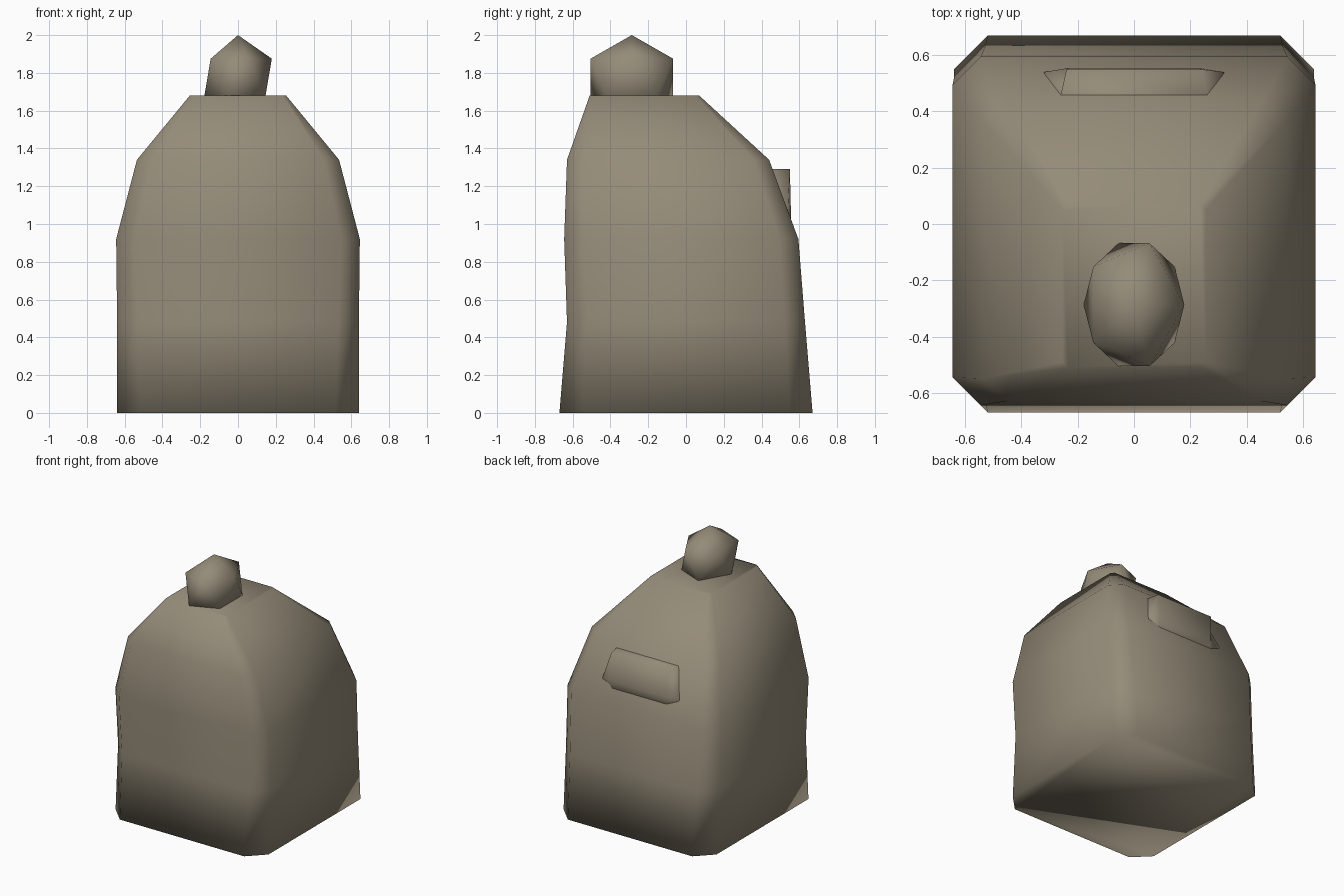
import bpy, bmesh

if "Cube" in bpy.data.objects:
    bpy.data.objects.remove(bpy.data.objects["Cube"])

mat = bpy.data.materials.new("taupe")
mat.diffuse_color = (0.30, 0.26, 0.19, 1)
mat.use_nodes = True
mat.node_tree.nodes["Principled BSDF"].inputs["Base Color"].default_value = mat.diffuse_color


def loft(name, rings):
    """Closed solid through rings of equal point count."""
    bm = bmesh.new()
    loops = [[bm.verts.new(p) for p in ring] for ring in rings]
    n = len(loops[0])
    for a, b in zip(loops, loops[1:]):
        for i in range(n):
            j = (i + 1) % n
            bm.faces.new((a[i], a[j], b[j], b[i]))
    bm.faces.new(loops[0][::-1])
    bm.faces.new(loops[-1])
    bmesh.ops.recalc_face_normals(bm, faces=bm.faces)
    me = bpy.data.meshes.new(name)
    bm.to_mesh(me)
    bm.free()
    ob = bpy.data.objects.new(name, me)
    bpy.context.collection.objects.link(ob)
    finish(ob)


def finish(ob):
    ob.data.materials.append(mat)
    ob.data.polygons.foreach_set("use_smooth", [True] * len(ob.data.polygons))


def chamfered(w, y0, y1, z, c):
    """Rectangle with cut corners at height z."""
    return [(w - c, y0, z), (w, y0 + c, z), (w, y1 - c, z), (w - c, y1, z),
            (c - w, y1, z), (-w, y1 - c, z), (-w, y0 + c, z), (c - w, y0, z)]


# Body: half width, front y, back y, height, corner cut
levels = [(0.64, -0.67, 0.67, 0.00, 0.12), (0.64, -0.63, 0.63, 0.48, 0.11),
          (0.645, -0.645, 0.595, 0.92, 0.10), (0.535, -0.63, 0.44, 1.34, 0.08),
          (0.255, -0.51, 0.07, 1.68, 0.02)]
loft("body", [chamfered(*l) for l in levels])

# Raised plate on the back: half width inside, half width outside, y side, y outer, height
plate = [(0.32, 0.22, 0.53, 0.555, 0.98), (0.32, 0.23, 0.54, 0.555, 1.08),
         (0.26, 0.24, 0.46, 0.55, 1.29)]
loft("back_plate", [[(wi, 0.35, z), (wi, ys, z), (wo, yo, z),
                     (-wo, yo, z), (-wi, ys, z), (-wi, 0.35, z)]
                    for wi, wo, ys, yo, z in plate])

# Faceted knob on top
bpy.ops.mesh.primitive_ico_sphere_add(subdivisions=1, radius=1, location=(0, -0.287, 1.774))
knob = bpy.context.object
knob.name = "top_knob"
knob.scale = (0.2, 0.257, 0.226)
finish(knob)
